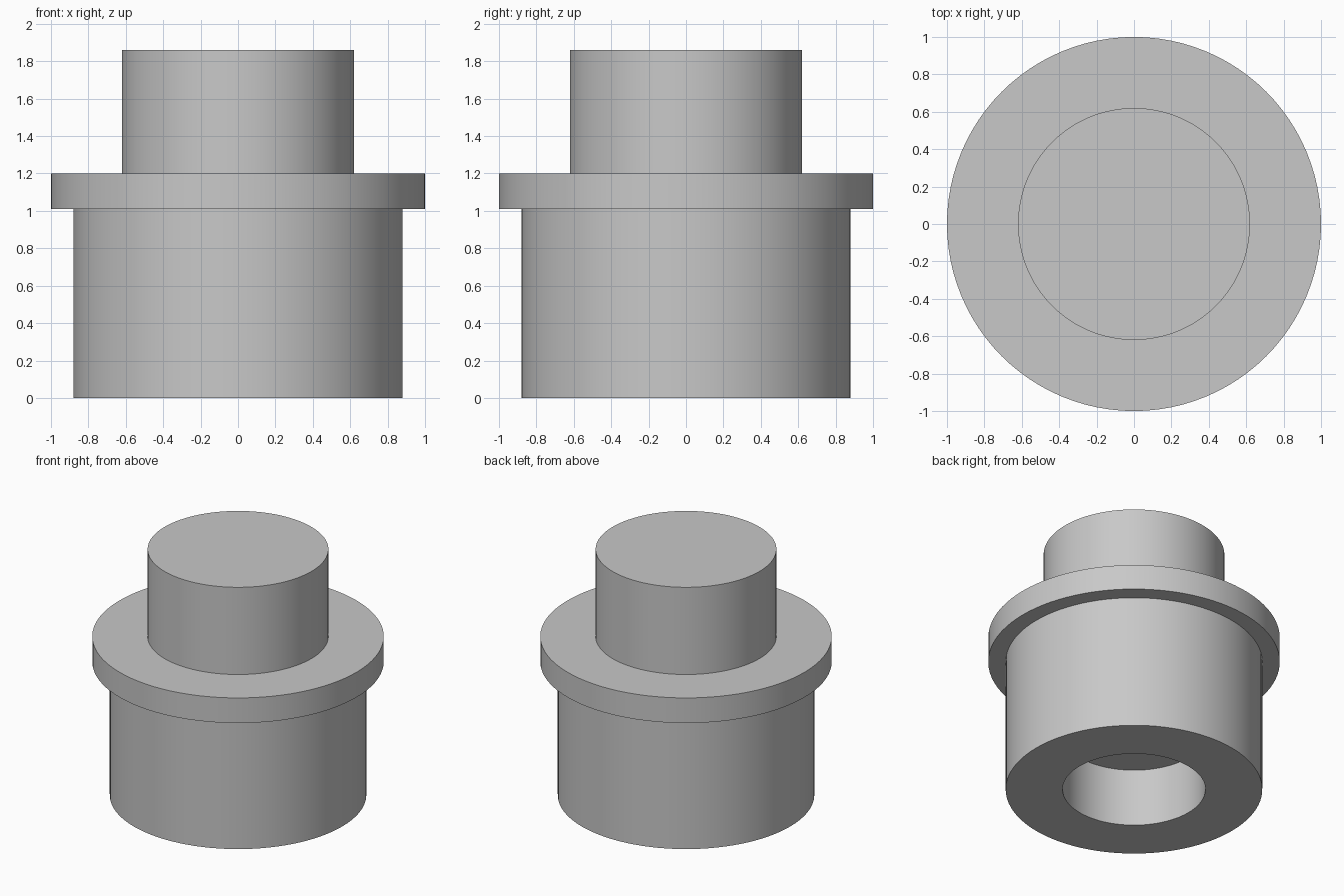
import bpy
import bmesh
import math

cube = bpy.data.objects.get("Cube")
if cube:
    bpy.data.objects.remove(cube, do_unlink=True)

# Single plain grey material
grey = bpy.data.materials.new("plain_grey")
grey.use_nodes = True
colour = (0.58, 0.58, 0.58, 1)
grey.diffuse_color = colour
grey.node_tree.nodes["Principled BSDF"].inputs["Base Color"].default_value = colour


def lathe(name, profile, segments=96):
    """Spin a (radius, height) profile around the z axis."""
    bm = bmesh.new()
    points = [bm.verts.new((r, 0, z)) for r, z in profile]
    edges = [bm.edges.new(pair) for pair in zip(points, points[1:])]
    bmesh.ops.spin(bm, geom=points + edges, cent=(0, 0, 0), axis=(0, 0, 1),
                   angle=math.tau, steps=segments, use_merge=False)
    bmesh.ops.remove_doubles(bm, verts=bm.verts, dist=0.0005)
    bmesh.ops.recalc_face_normals(bm, faces=bm.faces)
    mesh = bpy.data.meshes.new(name)
    bm.to_mesh(mesh)
    bm.free()
    mesh.materials.append(grey)
    obj = bpy.data.objects.new(name, mesh)
    bpy.context.collection.objects.link(obj)
    bpy.ops.object.select_all(action="DESELECT")
    obj.select_set(True)
    bpy.context.view_layer.objects.active = obj
    bpy.ops.object.shade_smooth_by_angle(angle=math.radians(30))


BODY_R, FLANGE_R, STEM_R, BORE_R = 0.88, 1.0, 0.62, 0.49
BORE_TOP, FLANGE_LOW, FLANGE_TOP, STEM_TOP = 0.435, 1.01, 1.2, 1.86

# Turned plug: blind bore, wide body, flange and solid stem
lathe("flanged_plug", [
    (0, BORE_TOP), (BORE_R, BORE_TOP), (BORE_R, 0),
    (BODY_R, 0), (BODY_R, FLANGE_LOW),
    (FLANGE_R, FLANGE_LOW), (FLANGE_R, FLANGE_TOP),
    (STEM_R, FLANGE_TOP), (STEM_R, STEM_TOP), (0, STEM_TOP),
])
